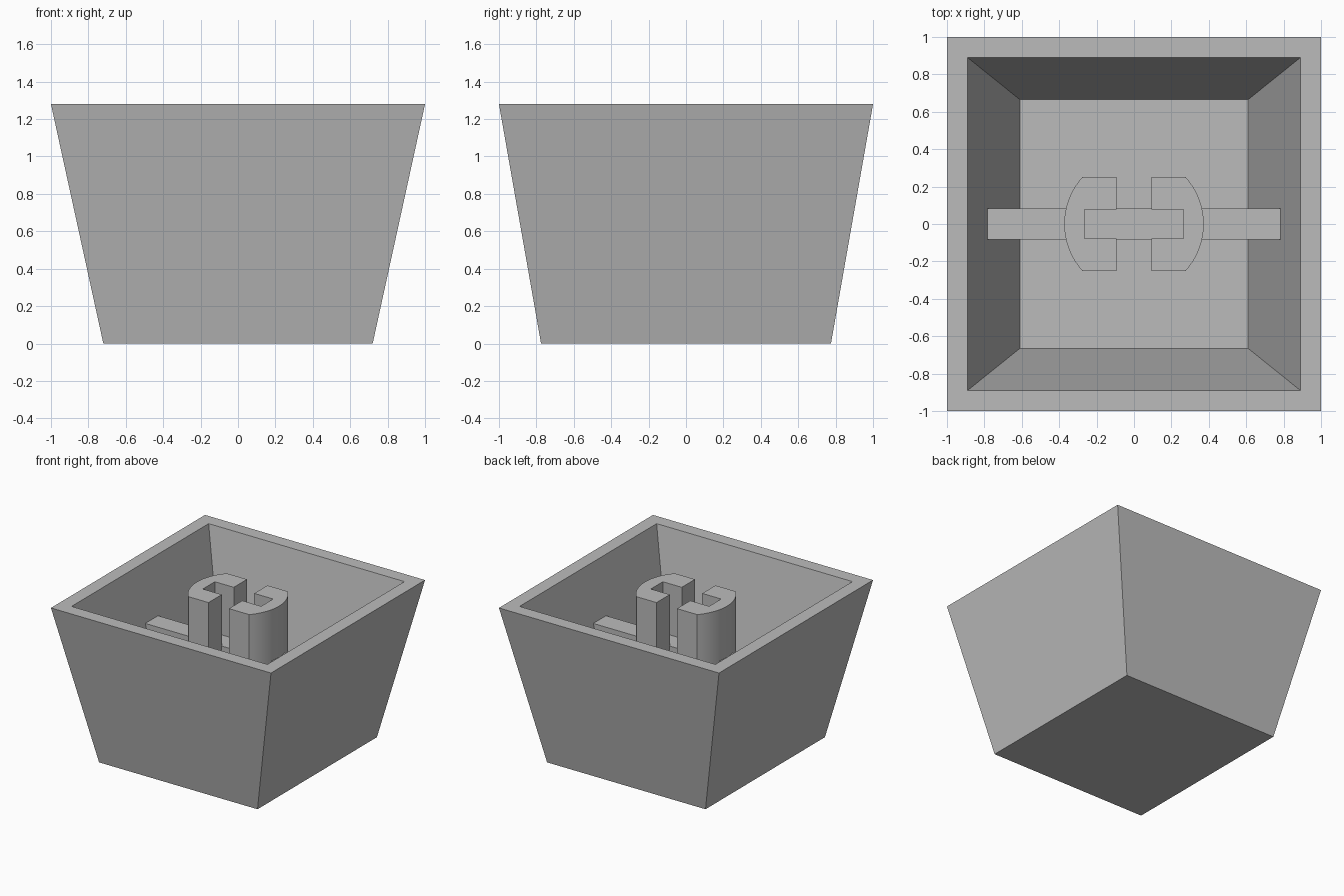
import bpy, bmesh
from math import asin, sin, cos
from mathutils import Vector

cube = bpy.data.objects.get("Cube")
if cube:
    bpy.data.objects.remove(cube)

HEIGHT = 1.28
FLOOR = 0.165      # top of the closed base
BAR_TOP = 0.86
EMBED = 0.03       # how far inner parts sink into the shell

grey = bpy.data.materials.new("plain grey")
grey.use_nodes = True
colour = (0.5, 0.5, 0.5, 1)
grey.diffuse_color = colour
grey.node_tree.nodes["Principled BSDF"].inputs["Base Color"].default_value = colour


def finish(name, bm):
    """Turn a bmesh into a named object with the grey material."""
    bmesh.ops.recalc_face_normals(bm, faces=bm.faces)
    mesh = bpy.data.meshes.new(name)
    bm.to_mesh(mesh)
    bm.free()
    mesh.materials.append(grey)
    obj = bpy.data.objects.new(name, mesh)
    bpy.context.collection.objects.link(obj)
    return obj


def prism(name, points, direction):
    """Extrude a flat outline along a direction."""
    bm = bmesh.new()
    face = bm.faces.new([bm.verts.new(p) for p in points])
    result = bmesh.ops.extrude_face_region(bm, geom=[face], use_keep_orig=True)
    moved = [v for v in result["geom"] if isinstance(v, bmesh.types.BMVert)]
    bmesh.ops.translate(bm, verts=moved, vec=Vector(direction))
    return finish(name, bm)


# Tapered hollow shell: rectangular rings from outer base to inner floor
bm = bmesh.new()
rings = []
for x, y, z in ((0.72, 0.775, 0), (1, 1, HEIGHT),
                (0.89, 0.89, HEIGHT), (0.61, 0.665, FLOOR)):
    rings.append([bm.verts.new((sx * x, sy * y, z))
                  for sx, sy in ((-1, -1), (1, -1), (1, 1), (-1, 1))])
for lower, upper in zip(rings, rings[1:]):
    for i in range(4):
        j = (i + 1) % 4
        bm.faces.new((lower[i], lower[j], upper[j], upper[i]))
bm.faces.new(rings[0])
bm.faces.new(rings[-1])
finish("tapered_shell", bm)

# Cross bar whose ends follow the sloping inner walls
low, high = 0.61 + EMBED, 0.785 + EMBED
prism("cross_bar",
      [(x, -0.083, z) for x, z in ((-low, FLOOR - EMBED), (low, FLOOR - EMBED),
                                   (high, BAR_TOP), (-high, BAR_TOP))],
      (0, 0.166, 0))

# Slotted stem: one rounded prong, mirrored across the middle gap
RADIUS, HALF_DEPTH, GAP, SLOT_X, SLOT_Y = 0.373, 0.25, 0.093, 0.265, 0.078
limit = asin(HALF_DEPTH / RADIUS)
steps = 16
arc = [(RADIUS * cos(a), RADIUS * sin(a))
       for a in (limit * (2 * i / steps - 1) for i in range(steps + 1))]
outline = [(GAP, -HALF_DEPTH)] + arc + [
    (GAP, HALF_DEPTH), (GAP, SLOT_Y), (SLOT_X, SLOT_Y),
    (SLOT_X, -SLOT_Y), (GAP, -SLOT_Y)]
prongs = prism("stem_prongs", [(x, y, FLOOR - EMBED) for x, y in outline],
               (0, 0, HEIGHT - FLOOR + EMBED))
prongs.modifiers.new("Mirror", 'MIRROR')

bpy.ops.object.select_all(action='DESELECT')
prongs.select_set(True)
bpy.context.view_layer.objects.active = prongs
bpy.ops.object.shade_smooth_by_angle(angle=0.5)
